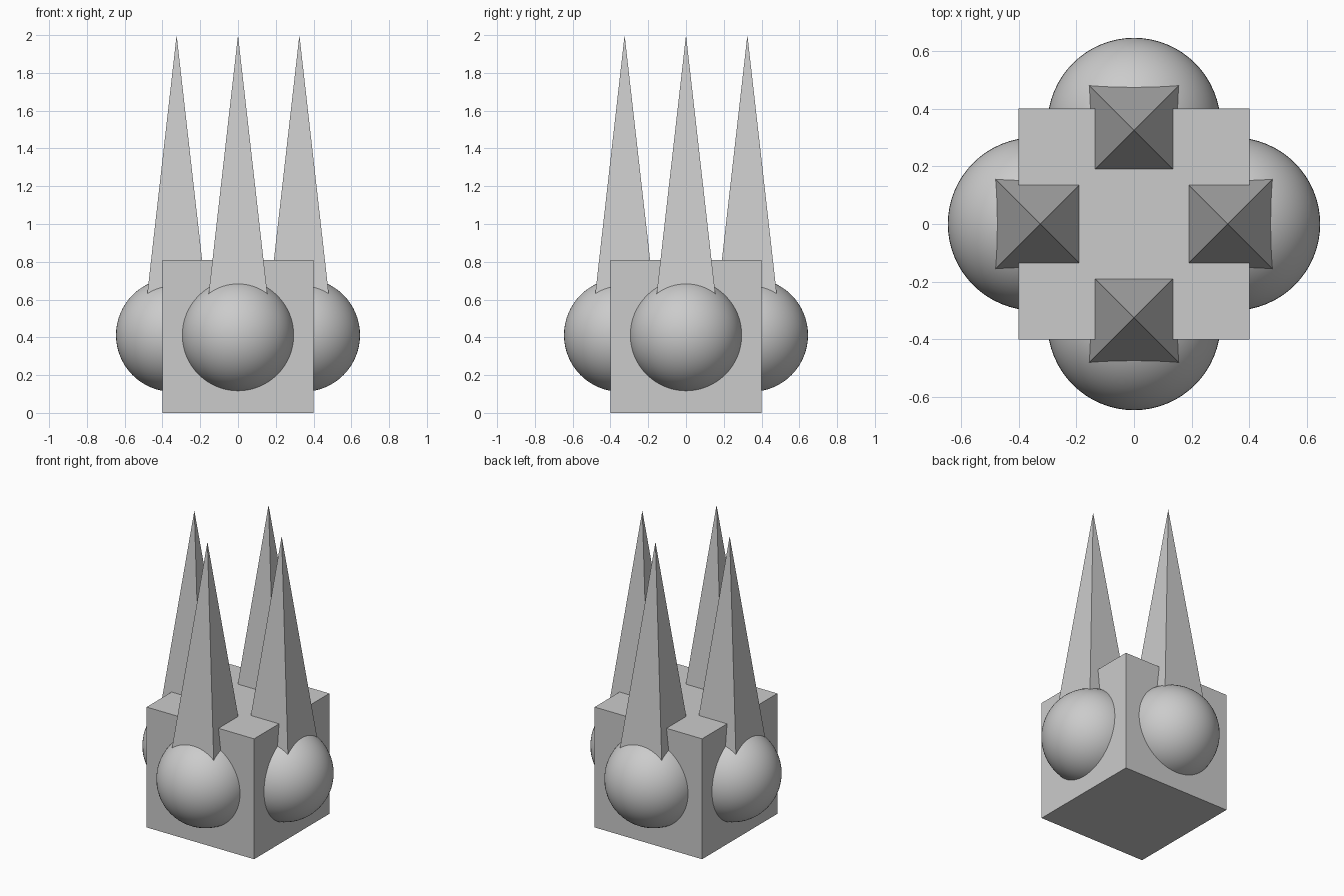
import bpy
import math

if "Cube" in bpy.data.objects:
    bpy.data.objects.remove(bpy.data.objects["Cube"])

grey = bpy.data.materials.new("light_grey")
grey.diffuse_color = (0.6, 0.6, 0.6, 1)
grey.use_nodes = True
grey.node_tree.nodes["Principled BSDF"].inputs["Base Color"].default_value = grey.diffuse_color


def finish(name):
    obj = bpy.context.object
    obj.name = name
    obj.data.materials.append(grey)
    return obj


# Central block
HEIGHT = 0.81
bpy.ops.mesh.primitive_cube_add(size=1, location=(0, 0, HEIGHT / 2))
block = finish("block")
block.scale = (0.8, 0.8, HEIGHT)

# One ball and one spike on each of the four sides
BALL_Z, BALL_OFFSET, BALL_RADIUS = 0.412, 0.346, 0.3
SPIKE_OFFSET, SPIKE_BASE, SPIKE_TOP, SLOPE = 0.325, 0.45, 2.0, 0.1134
depth = SPIKE_TOP - SPIKE_BASE

for side, (dx, dy) in {"front": (0, -1), "right": (1, 0),
                       "back": (0, 1), "left": (-1, 0)}.items():
    bpy.ops.mesh.primitive_uv_sphere_add(
        segments=64, ring_count=32, radius=BALL_RADIUS,
        location=(dx * BALL_OFFSET, dy * BALL_OFFSET, BALL_Z))
    bpy.ops.object.shade_smooth()
    finish(side + "_ball")

    # Four-sided spike, flat sides square to the block
    bpy.ops.mesh.primitive_cone_add(
        vertices=4, radius1=depth * SLOPE * math.sqrt(2), radius2=0, depth=depth,
        location=(dx * SPIKE_OFFSET, dy * SPIKE_OFFSET, SPIKE_BASE + depth / 2),
        rotation=(0, 0, math.pi / 4))
    finish(side + "_spike")
